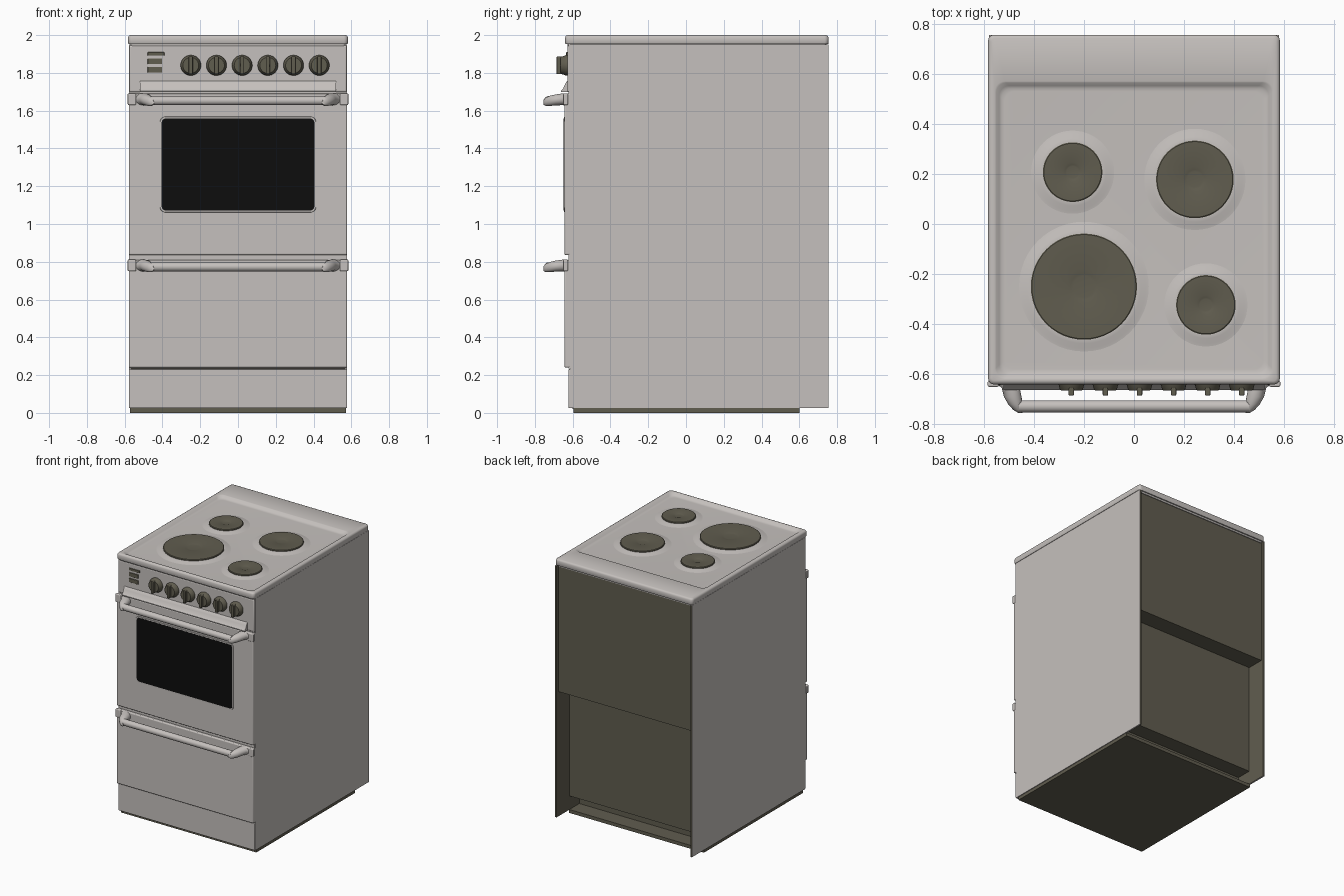
import bpy, bmesh, math
from mathutils import Vector

if "Cube" in bpy.data.objects:
    bpy.data.objects.remove(bpy.data.objects["Cube"])


def material(name, col):
    m = bpy.data.materials.new(name)
    m.diffuse_color = (*col, 1)
    m.use_nodes = True
    m.node_tree.nodes["Principled BSDF"].inputs["Base Color"].default_value = m.diffuse_color
    return m


ENAMEL = material("warm_white_enamel", (0.56, 0.53, 0.51))
OLIVE = material("dark_olive_metal", (0.118, 0.109, 0.078))
BLACK = material("black_glass", (0.004, 0.004, 0.004))


def finish(name, bm, mats, bevel=0, angle=35):
    bmesh.ops.recalc_face_normals(bm, faces=bm.faces)
    me = bpy.data.meshes.new(name)
    bm.to_mesh(me)
    bm.free()
    ob = bpy.data.objects.new(name, me)
    bpy.context.collection.objects.link(ob)
    for m in mats:
        me.materials.append(m)
    if bevel:
        b = ob.modifiers.new("bevel", 'BEVEL')
        b.width, b.segments = bevel, 3
    bpy.ops.object.select_all(action='DESELECT')
    ob.select_set(True)
    bpy.context.view_layer.objects.active = ob
    bpy.ops.object.shade_smooth_by_angle(angle=math.radians(angle))
    return ob


def box(name, x, y, z, mat, bevel=0):
    """Box from (min, max) pairs."""
    bm = bmesh.new()
    bmesh.ops.create_cube(bm, size=1)
    for v in bm.verts:
        v.co = Vector([(a + b) / 2 + c * (b - a) for (a, b), c in zip((x, y, z), v.co)])
    return finish(name, bm, [mat], bevel)


def loft(name, rings, mat, angle=35):
    """Skin a list of equal-length point rings and cap both ends."""
    bm = bmesh.new()
    vs = [[bm.verts.new(p) for p in r] for r in rings]
    n = len(vs[0])
    for a, b in zip(vs, vs[1:]):
        for i in range(n):
            j = (i + 1) % n
            bm.faces.new((a[i], a[j], b[j], b[i]))
    bm.faces.new(vs[0])
    bm.faces.new(vs[-1])
    return finish(name, bm, [mat], angle=angle)


def round_rect(u0, u1, v0, v1, r, n=6):
    pts = []
    for k, (cu, cv) in enumerate(((u1 - r, v1 - r), (u0 + r, v1 - r), (u0 + r, v0 + r), (u1 - r, v0 + r))):
        for i in range(n + 1):
            a = math.pi / 2 * (k + i / n)
            pts.append((cu + r * math.cos(a), cv + r * math.sin(a)))
    return pts


def circle(r, n=48):
    return [(r * math.cos(2 * math.pi * i / n), r * math.sin(2 * math.pi * i / n)) for i in range(n)]


# Side panels: enamel outside, olive on the inner face
for s, side in ((-1, "left"), (1, "right")):
    ob = box(side + "_side_panel", sorted((s * 0.578, s * 0.566)), (-0.615, 0.755), (0.025, 1.95), ENAMEL)
    ob.data.materials.append(OLIVE)
    for p in ob.data.polygons:
        if p.normal.x * s < -0.5 or p.normal.y > 0.5:
            p.material_index = 1

# Olive carcass, stepped at the back
box("upper_back_panel", (-0.567, 0.567), (-0.6, 0.735), (0.98, 1.95), OLIVE)
box("lower_back_panel", (-0.567, 0.567), (-0.6, 0.60), (0.13, 0.985), OLIVE)
box("inner_base", (-0.567, 0.567), (-0.6, 0.48), (0.02, 0.135), OLIVE)
box("base_plinth", (-0.572, 0.572), (-0.595, 0.60), (0, 0.026), OLIVE)

# Front frame, kick panel, drawer, door
box("front_frame", (-0.576, 0.576), (-0.622, -0.598), (0.235, 1.95), ENAMEL)
box("kick_panel", (-0.578, 0.578), (-0.622, -0.598), (0.025, 0.232), ENAMEL, 0.004)
box("drawer_front", (-0.578, 0.578), (-0.643, -0.60), (0.24, 0.81), ENAMEL, 0.007)
box("oven_door", (-0.578, 0.578), (-0.643, -0.60), (0.836, 1.69), ENAMEL, 0.007)

# Oven window with a soft raised surround
def xz(rect, y):
    return [(u, y, v) for u, v in rect]


loft("window_surround", [xz(round_rect(-0.415, 0.415, 1.06, 1.57, 0.03), -0.64),
                         xz(round_rect(-0.412, 0.412, 1.063, 1.567, 0.028), -0.646),
                         xz(round_rect(-0.405, 0.405, 1.07, 1.56, 0.022), -0.6465)], ENAMEL)
loft("window_glass", [xz(round_rect(-0.404, 0.404, 1.071, 1.559, 0.022), -0.643),
                      xz(round_rect(-0.404, 0.404, 1.071, 1.559, 0.022), -0.6475)], BLACK)

# Handles: round bar, tapered end brackets and slim end caps
for label, dz in (("door", 0), ("drawer", -0.88)):
    loft(label + "_handle_bar", [[(x, -0.728 + a, 1.653 + b + dz) for a, b in circle(0.024, 20)]
                                 for x in (-0.46, 0.46)], ENAMEL)
    for s, side in ((-1, "left"), (1, "right")):
        rings = []
        for y, xc, zc, rx, rz in ((-0.635, 0.505, 1.66, 0.045, 0.032), (-0.655, 0.492, 1.66, 0.036, 0.031),
                                  (-0.69, 0.484, 1.657, 0.035, 0.029), (-0.72, 0.473, 1.652, 0.029, 0.027),
                                  (-0.742, 0.462, 1.647, 0.02, 0.022), (-0.755, 0.453, 1.644, 0.008, 0.012)):
            rings.append([(s * (xc + rx * a), y, zc + rz * b + dz) for a, b in circle(1, 20)])
        loft(f"{label}_handle_bracket_{side}", rings, ENAMEL, 50)
        box(f"{label}_end_cap_{side}", sorted((s * 0.584, s * 0.54)), (-0.65, -0.625),
            (1.63 + dz, 1.692 + dz), ENAMEL, 0.006)

# Control panel with a flared lip at its lower edge
box("control_panel", (-0.576, 0.576), (-0.628, -0.60), (1.698, 1.945), ENAMEL, 0.008)
lip = [(-0.62, 1.765), (-0.632, 1.755), (-0.641, 1.738), (-0.65, 1.718), (-0.662, 1.705), (-0.662, 1.698), (-0.62, 1.698)]
loft("control_panel_lip", [[(x, y, z) for y, z in lip] for x in (-0.52, 0.52)], ENAMEL)

# Six knobs with grip ridges
for i in range(6):
    x, z = -0.25 + 0.136 * i, 1.84
    loft(f"knob_{i + 1}", [[(x + a, y, z + b) for a, b in circle(r, 32)]
                           for y, r in ((-0.62, 0.054), (-0.638, 0.054), (-0.644, 0.05), (-0.66, 0.046), (-0.664, 0.042))],
         OLIVE)
    box(f"knob_grip_{i + 1}", (x - 0.011, x + 0.011), (-0.685, -0.65), (z - 0.047, z + 0.047), OLIVE, 0.005)

# Indicator lamps
for i, (x1, z0, z1) in enumerate(((-0.39, 1.892, 1.91), (-0.402, 1.846, 1.876), (-0.402, 1.802, 1.832))):
    box(f"indicator_{i + 1}", (-0.478, x1), (-0.634, -0.625), (z0, z1), OLIVE, 0.002)

# Hob: rounded slab with a sunken tray
def slab(inset, z):
    return [(u, v, z) for u, v in round_rect(-0.582 + inset, 0.582 - inset, -0.64 + inset, 0.755 - inset, 0.022 - inset / 2)]


def tray(inset, z):
    return [(u, v, z) for u, v in round_rect(-0.556 + inset, 0.556 - inset, -0.62 + inset, 0.57 - inset, 0.04)]


loft("hob_top", [slab(0.014, 1.94), slab(0.012, 1.952), slab(0.003, 1.952), slab(0, 1.958), slab(0, 1.987),
                 slab(0.004, 1.996), slab(0.013, 2.0), tray(0, 2.0), tray(0.006, 1.998),
                 tray(0.018, 1.986), tray(0.028, 1.981), tray(0.04, 1.98)], ENAMEL, 50)

# Hotplates on pressed domes, each with a shallow centre dimple
for i, (cx, cy, r) in enumerate(((-0.245, 0.207, 0.119), (0.243, 0.178, 0.155), (-0.2, -0.25, 0.212), (0.287, -0.323, 0.119))):
    def ring(rad, z):
        return [(cx + a, cy + b, z) for a, b in circle(rad)]
    loft(f"hotplate_mount_{i + 1}", [ring(r + 0.05, 1.9795), ring(r + 0.035, 1.982), ring(r + 0.015, 1.988),
                                     ring(r + 0.002, 1.99)], ENAMEL, 50)
    d = r * 0.33
    loft(f"hotplate_{i + 1}", [ring(r, 1.985), ring(r, 1.996), ring(r - 0.004, 1.999), ring(d, 1.999),
                               ring(d * 0.75, 1.995), ring(d * 0.6, 1.994)], OLIVE)
